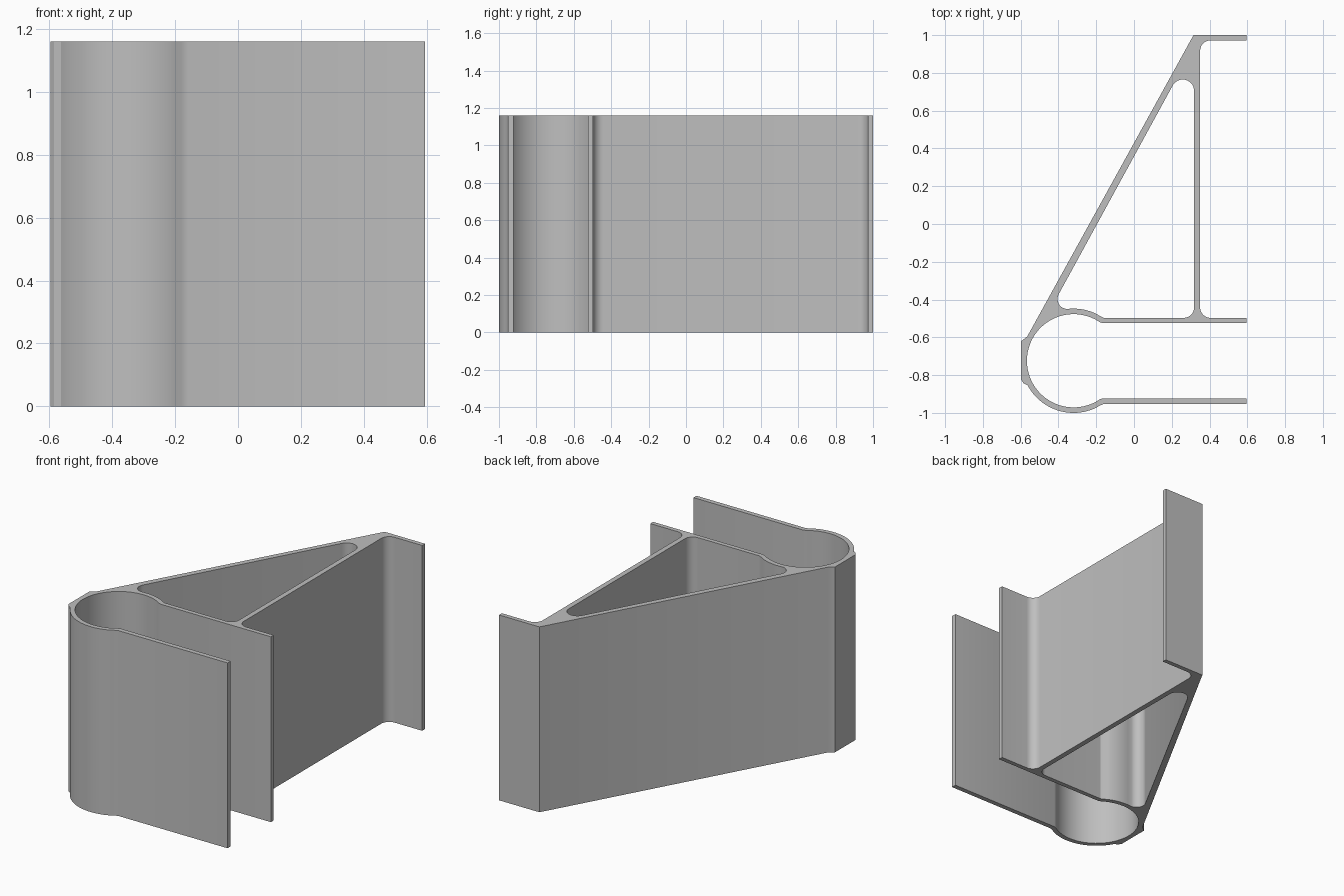
import bpy, bmesh
from math import cos, sin, radians

cube = bpy.data.objects.get("Cube")
if cube:
    bpy.data.objects.remove(cube, do_unlink=True)

HEIGHT = 1.16
CX, CY = -0.32, -0.724          # centre of the round socket
R_OUT, R_IN = 0.276, 0.247      # socket wall radii
END = 0.595                     # free ends of the flanges
FILLET = 0.055


def arc(cx, cy, r, start, stop, steps):
    """Points on an arc, angles in degrees."""
    angles = [radians(start + (stop - start) * i / steps) for i in range(steps + 1)]
    return [(cx + r * cos(a), cy + r * sin(a)) for a in angles]


# Outer outline: lower arm, socket bore, upper arm, upright, flange, brace, pad
outline = [(END, -0.953), (END, -0.923)]
outline += [(-0.165, -0.923)]
outline += arc(CX, CY, R_IN, 304, 56, 48)
outline += [(-0.165, -0.525), (END, -0.525), (END, -0.497)]
outline += arc(0.35 + FILLET, -0.497 + FILLET, FILLET, 270, 180, 8)
outline += arc(0.35 + FILLET, 0.972 - FILLET, FILLET, 180, 90, 8)
outline += [(END, 0.972), (END, 1.0), (0.315, 1.0)]
outline += [(-0.565, -0.595), (-0.597, -0.62), (-0.597, -0.825), (-0.585, -0.843)]
outline += arc(CX, CY, R_OUT, 208, 296, 24)
outline += [(-0.18, -0.9605), (-0.16, -0.953)]

# Triangular opening between the brace, the upright and the upper arm
opening = arc(0.258, 0.705, 0.06, 0, 151, 14)
opening += arc(-0.352, -0.397, 0.053, 151, 262, 10)
opening += arc(CX, CY, R_OUT, 92, 64, 8)
opening += [(-0.18, -0.4875), (-0.16, -0.497)]
opening += arc(0.318 - FILLET, -0.497 + FILLET, FILLET, 270, 360, 8)

# Fill the profile and extrude it to full height
bm = bmesh.new()
edges = []
for loop in (outline, opening):
    verts = [bm.verts.new((x, y, 0)) for x, y in loop]
    edges += [bm.edges.new((a, b)) for a, b in zip(verts, verts[1:] + verts[:1])]
bmesh.ops.triangle_fill(bm, use_beauty=True, edges=edges, normal=(0, 0, 1))
top = bmesh.ops.extrude_face_region(bm, geom=bm.faces[:], use_keep_orig=True)["geom"]
bmesh.ops.translate(bm, vec=(0, 0, HEIGHT),
                    verts=[g for g in top if isinstance(g, bmesh.types.BMVert)])
bmesh.ops.recalc_face_normals(bm, faces=bm.faces[:])

mesh = bpy.data.meshes.new("bracket_extrusion")
bm.to_mesh(mesh)
bm.free()
bracket = bpy.data.objects.new("bracket_extrusion", mesh)
bpy.context.scene.collection.objects.link(bracket)

# Plain grey material
grey = bpy.data.materials.new("light grey")
grey.use_nodes = True
colour = (0.52, 0.52, 0.52, 1)
grey.diffuse_color = colour
grey.node_tree.nodes["Principled BSDF"].inputs["Base Color"].default_value = colour
mesh.materials.append(grey)

# Smooth the curved walls, keep the rims crisp
bpy.ops.object.select_all(action="DESELECT")
bracket.select_set(True)
bpy.context.view_layer.objects.active = bracket
bpy.ops.object.shade_smooth_by_angle(angle=radians(25))
